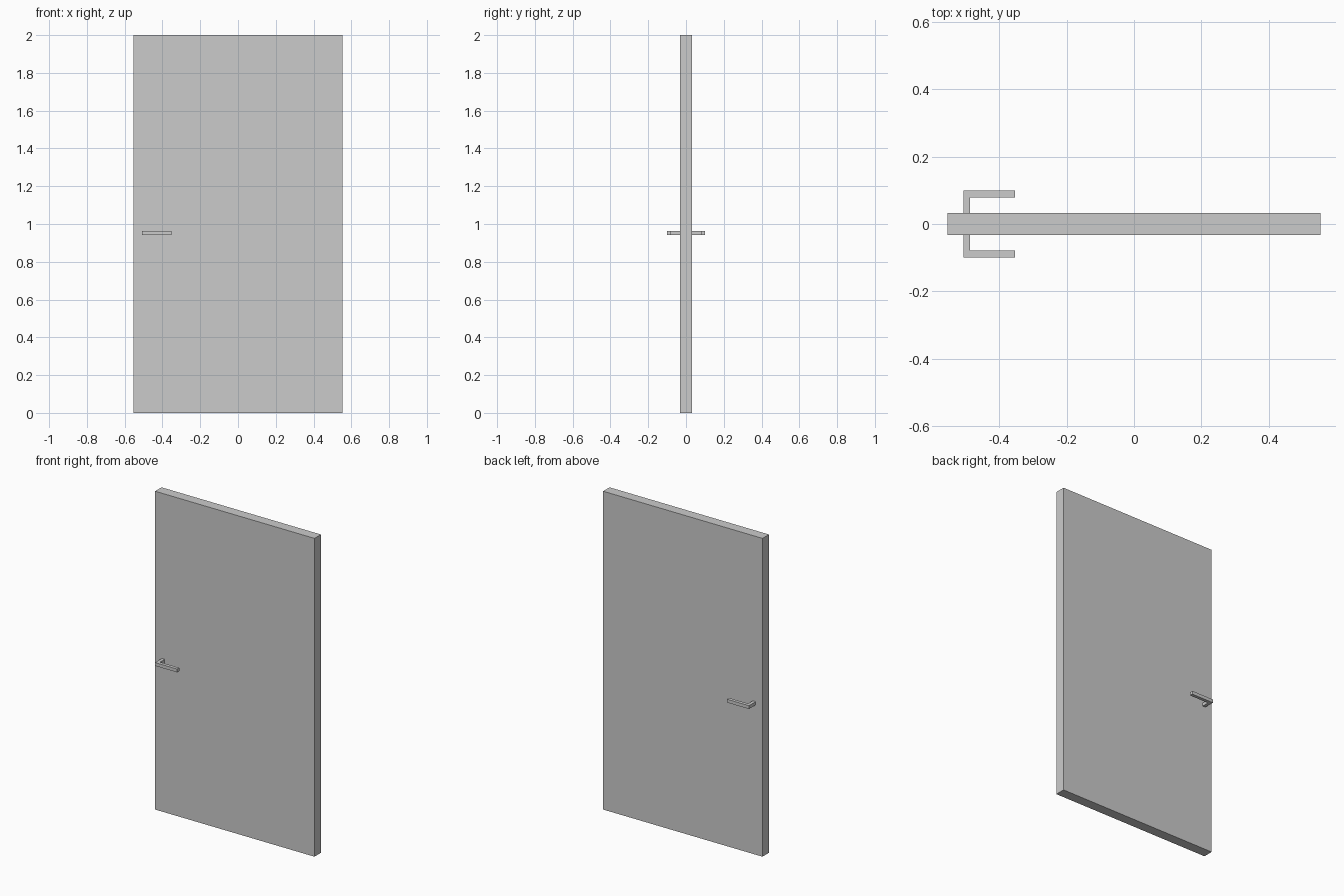
import bpy, bmesh

if "Cube" in bpy.data.objects:
    bpy.data.objects.remove(bpy.data.objects["Cube"])


def prism(name, outline, z0, z1):
    """Extrude an xy outline from z0 to z1."""
    bm = bmesh.new()
    face = bm.faces.new([bm.verts.new((x, y, z0)) for x, y in outline])
    top = bmesh.ops.extrude_face_region(bm, geom=[face])["geom"]
    verts = [v for v in top if isinstance(v, bmesh.types.BMVert)]
    bmesh.ops.translate(bm, verts=verts, vec=(0, 0, z1 - z0))
    bmesh.ops.recalc_face_normals(bm, faces=bm.faces)
    mesh = bpy.data.meshes.new(name)
    bm.to_mesh(mesh)
    bm.free()
    obj = bpy.data.objects.new(name, mesh)
    bpy.context.collection.objects.link(obj)
    return obj


# Door slab
W, T = 0.554, 0.032
prism("door_panel", [(-W, -T), (W, -T), (W, T), (-W, T)], 0, 2)

# L-shaped lever handle on each face
for side, s in (("front", -1), ("back", 1)):
    lever = [(-0.507, T), (-0.487, T), (-0.487, 0.079),
             (-0.353, 0.079), (-0.353, 0.0995), (-0.507, 0.0995)]
    prism(side + "_handle", [(x, s * y) for x, y in lever], 0.941, 0.962)
